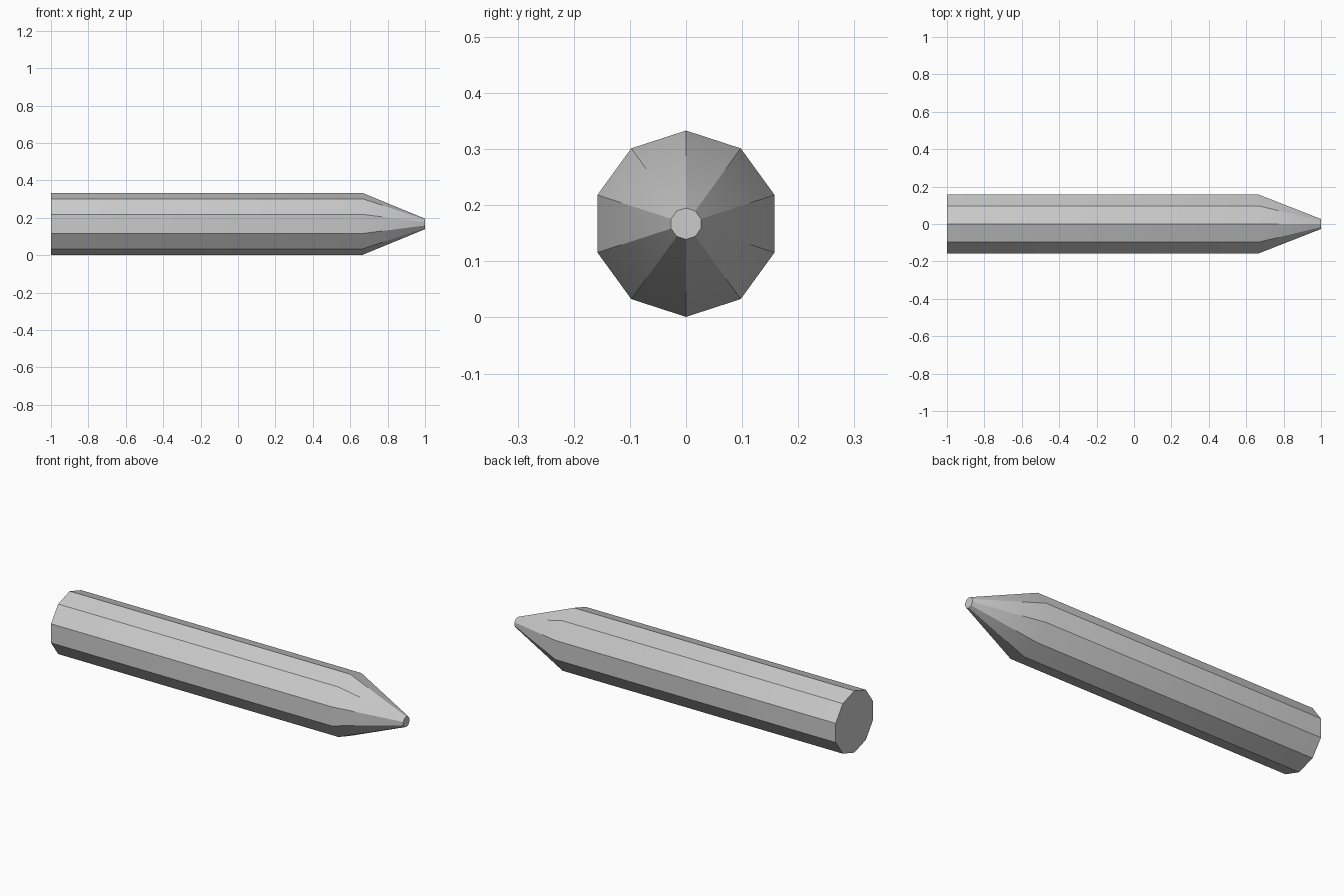
import bpy, bmesh, math

SIDES = 10
RADIUS, TIP_RADIUS = 0.166, 0.028
CENTRE_Z = 0.167

cube = bpy.data.objects.get("Cube")
if cube:
    bpy.data.objects.remove(cube, do_unlink=True)

# Single plain grey
grey = bpy.data.materials.new("plain_grey")
grey.use_nodes = True
colour = (0.6, 0.6, 0.6, 1)
grey.diffuse_color = colour
grey.node_tree.nodes["Principled BSDF"].inputs["Base Color"].default_value = colour


def ring(bm, x, radius):
    """Ten-sided ring around the long axis, with a corner at the top."""
    step = math.tau / SIDES
    return [bm.verts.new((x, radius * math.sin(i * step),
                          CENTRE_Z + radius * math.cos(i * step)))
            for i in range(SIDES)]


# Shaft with a tapered, blunt point
bm = bmesh.new()
rings = [ring(bm, x, r) for x, r in
         ((-1, RADIUS), (0.665, RADIUS), (1, TIP_RADIUS))]
for a, b in zip(rings, rings[1:]):
    for i in range(SIDES):
        j = (i + 1) % SIDES
        bm.faces.new((a[i], a[j], b[j], b[i]))
bm.faces.new(rings[0])
bm.faces.new(rings[-1])
bmesh.ops.recalc_face_normals(bm, faces=bm.faces)

mesh = bpy.data.meshes.new("pointed_shaft")
bm.to_mesh(mesh)
bm.free()
mesh.materials.append(grey)
shaft = bpy.data.objects.new("pointed_shaft", mesh)
bpy.context.collection.objects.link(shaft)

# Soft shoulder, crisp long edges
bpy.ops.object.select_all(action="DESELECT")
shaft.select_set(True)
bpy.context.view_layer.objects.active = shaft
bpy.ops.object.shade_smooth_by_angle(angle=math.radians(30))
